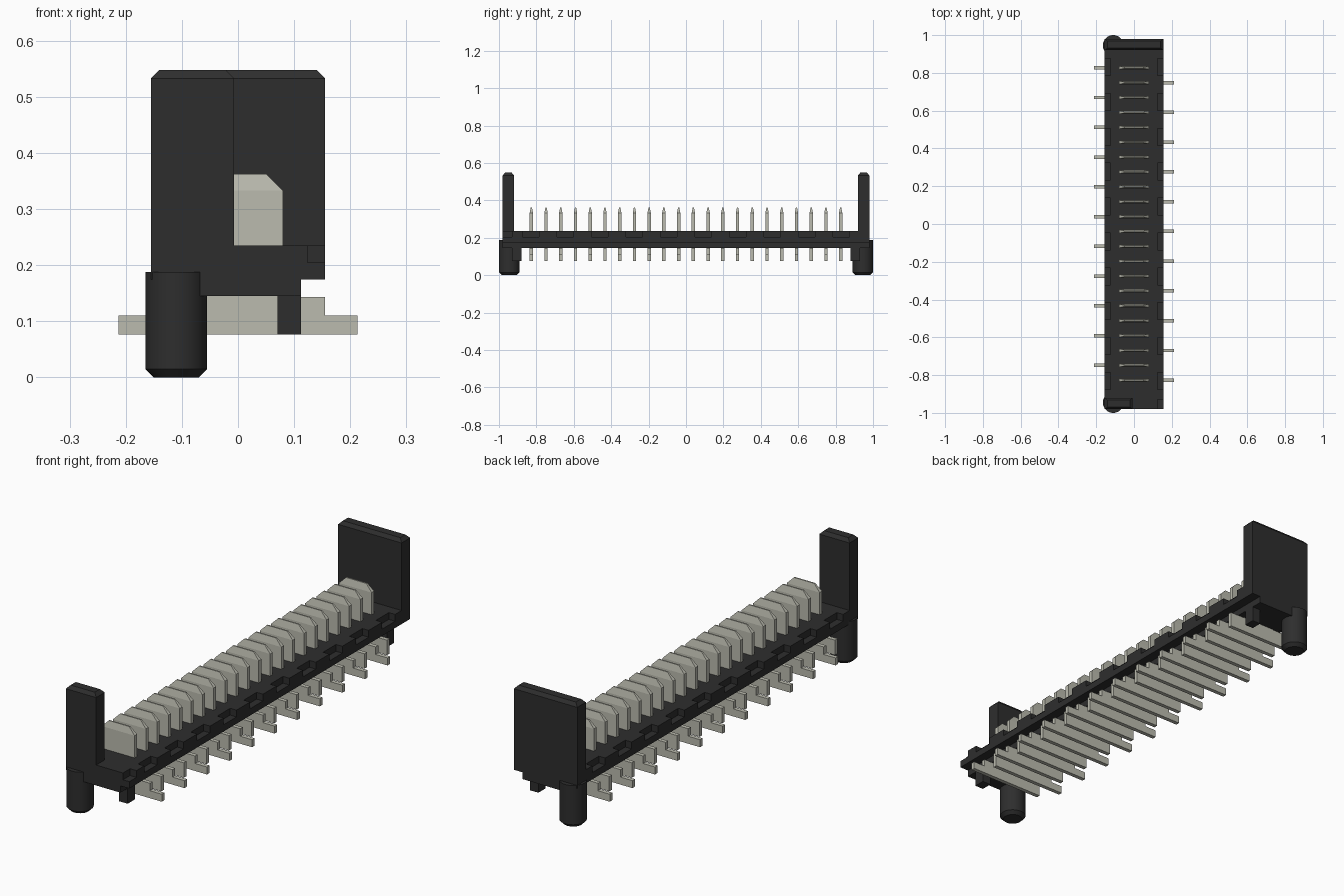
import bpy, bmesh, math

default = bpy.data.objects.get("Cube")
if default:
    bpy.data.objects.remove(default, do_unlink=True)


def material(name, rgb):
    m = bpy.data.materials.new(name)
    m.use_nodes = True
    m.diffuse_color = (*rgb, 1)
    m.node_tree.nodes["Principled BSDF"].inputs["Base Color"].default_value = (*rgb, 1)
    return m


black = material("black_plastic", (0.027, 0.027, 0.027))
metal = material("tin_metal", (0.5, 0.5, 0.43))


def add_block(bm, xs, ys, zs, chamfer=None):
    """Box; chamfer = (x inset, y inset, height) tapers its top."""
    cx, cy, h = chamfer or (0, 0, 0)
    levels = [(zs[0], 0, 0), (zs[1] - h, 0, 0)]
    if chamfer:
        levels.append((zs[1], cx, cy))
    rings = []
    for z, ix, iy in levels:
        x0, x1, y0, y1 = xs[0] + ix, xs[1] - ix, ys[0] + iy, ys[1] - iy
        rings.append([bm.verts.new((x, y, z)) for x, y in
                      ((x0, y0), (x1, y0), (x1, y1), (x0, y1))])
    bm.faces.new(rings[0][::-1])
    bm.faces.new(rings[-1])
    for a, b in zip(rings, rings[1:]):
        for i in range(4):
            j = (i + 1) % 4
            bm.faces.new((a[i], a[j], b[j], b[i]))


def add_profile(bm, points, y0, y1):
    """Outline in x and z, extruded along y."""
    face = bm.faces.new([bm.verts.new((x, y0, z)) for x, z in points])
    out = bmesh.ops.extrude_face_region(bm, geom=[face])["geom"]
    verts = [v for v in out if isinstance(v, bmesh.types.BMVert)]
    bmesh.ops.translate(bm, vec=(0, y1 - y0, 0), verts=verts)


def finish(name, bm, mat):
    bmesh.ops.recalc_face_normals(bm, faces=bm.faces)
    mesh = bpy.data.meshes.new(name)
    bm.to_mesh(mesh)
    bm.free()
    mesh.materials.append(mat)
    ob = bpy.data.objects.new(name, mesh)
    bpy.context.collection.objects.link(ob)
    return ob


def block(name, mat, *args):
    bm = bmesh.new()
    add_block(bm, *args)
    return finish(name, bm, mat)


# Long housing with stepped underside
W, L, TOP = 0.155, 0.98, 0.235
half = [(0.112, 0.145), (0.112, 0.175), (W, 0.175), (W, TOP)]
bm = bmesh.new()
add_profile(bm, half + [(-x, z) for x, z in reversed(half)], -L, L)
housing = finish("housing", bm, black)

# Notches along both upper edges
bm = bmesh.new()
for side in (-1, 1):
    xs = sorted((side * 0.124, side * 0.2))
    for i in range(10):
        y = -0.83 + i * 1.66 / 9
        add_block(bm, xs, (y - 0.045, y + 0.045), (0.205, 0.3))
add_block(bm, (0.124, 0.2), (-1.1, -0.93), (0.205, 0.3))
cutter = finish("notch_cutter", bm, black)
cutter.hide_render = True
cut = housing.modifiers.new("notches", "BOOLEAN")
cut.object = cutter
cut.solver = "EXACT"
bpy.context.view_layer.objects.active = housing
bpy.ops.object.modifier_apply(modifier=cut.name)
bpy.data.objects.remove(cutter, do_unlink=True)

# End guide posts: narrow at the front, full width at the back
chamfer = (0.015, 0.012, 0.015)
block("front_guide_post", black, (-W, -0.007), (-L, -0.92), (0.175, 0.548), chamfer)
block("back_guide_post", black, (-W, W), (0.92, L), (0.175, 0.548), chamfer)

# Locating pegs and small feet at both ends
for label, s in (("front", -1), ("back", 1)):
    bm = bmesh.new()
    loops = []
    for r, z in ((0.04, 0), (0.055, 0.015), (0.055, 0.188)):
        loops.append([bm.verts.new((-0.11 + r * math.cos(a), s * 0.945 + r * math.sin(a), z))
                      for a in (math.tau * i / 40 for i in range(40))])
    bm.faces.new(loops[0])
    bm.faces.new(loops[-1])
    for a, b in zip(loops, loops[1:]):
        for i in range(40):
            j = (i + 1) % 40
            bm.faces.new((a[i], a[j], b[j], b[i]))
    peg = finish(label + "_peg", bm, black)
    bpy.ops.object.select_all(action="DESELECT")
    peg.select_set(True)
    bpy.context.view_layer.objects.active = peg
    bpy.ops.object.shade_smooth_by_angle(angle=math.radians(30))
    block(label + "_foot", black, (0.07, 0.112), sorted((s * 0.93, s * 0.88)), (0.077, 0.16))

# Contact: tapered blade above, stepped bar with one solder tail below
bm = bmesh.new()
T = 0.009
add_block(bm, (-0.08, 0.08), (-T, T), (0.14, 0.363), (0.03, 0.006, 0.03))
add_profile(bm, [(-W, 0.077), (0.213, 0.077), (0.213, 0.11), (W, 0.11),
                 (W, 0.143), (0.08, 0.143), (0.08, 0.15), (-0.08, 0.15),
                 (-0.08, 0.143), (-W, 0.143)], -T, T)
contact = finish("contact_1", bm, metal)
contact.location.y = -0.827

# Row of contacts with tails on alternating sides
for i in range(1, 22):
    ob = bpy.data.objects.new("contact_%d" % (i + 1), contact.data)
    ob.location.y = -0.827 + i * 1.654 / 21
    ob.rotation_euler.z = math.pi * (i % 2)
    bpy.context.collection.objects.link(ob)
